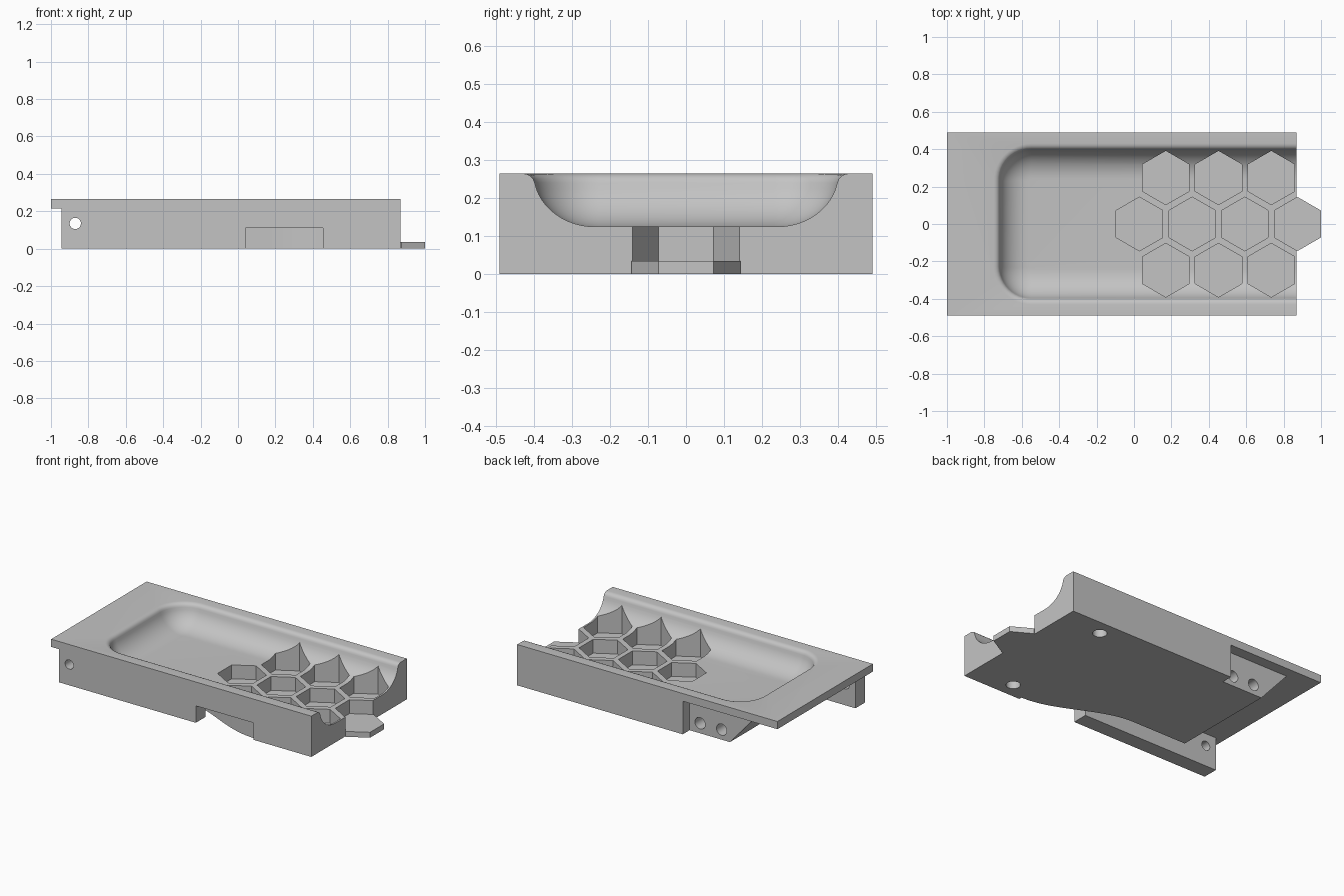
import bpy, bmesh, math
from math import cos, sin, pi
from mathutils import Matrix

if "Cube" in bpy.data.objects:
    bpy.data.objects.remove(bpy.data.objects["Cube"], do_unlink=True)

grey = bpy.data.materials.new("plain grey")
grey.use_nodes = True
grey.diffuse_color = (0.55, 0.55, 0.55, 1)
grey.node_tree.nodes["Principled BSDF"].inputs["Base Color"].default_value = (0.55, 0.55, 0.55, 1)

TOP, PLATE = 0.265, 0.215
HEX_R, FLOOR = 0.144, 0.035


def finish(bm, name):
    bmesh.ops.recalc_face_normals(bm, faces=bm.faces)
    mesh = bpy.data.meshes.new(name)
    bm.to_mesh(mesh)
    bm.free()
    mesh.materials.append(grey)
    obj = bpy.data.objects.new(name, mesh)
    bpy.context.collection.objects.link(obj)
    return obj


def loft(name, rings):
    """Closed solid through rings of equal point count."""
    bm = bmesh.new()
    loops = [[bm.verts.new(p) for p in ring] for ring in rings]
    n = len(loops[0])
    for a, b in zip(loops, loops[1:]):
        for i in range(n):
            j = (i + 1) % n
            bm.faces.new((a[i], a[j], b[j], b[i]))
    bm.faces.new(loops[0])
    bm.faces.new(loops[-1])
    return finish(bm, name)


def prism(name, outline, low, high):
    return loft(name, [[(x, y, z) for x, y in outline] for z in (low, high)])


def side_prism(name, outline, y0, y1):
    return loft(name, [[(x, y, z) for x, z in outline] for y in (y0, y1)])


def box(name, x0, x1, y0, y1, z0, z1):
    return prism(name, [(x0, y0), (x1, y0), (x1, y1), (x0, y1)], z0, z1)


def circle(cx, cy, r, n=32, turn=0):
    return [(cx + r * cos(turn + 2 * pi * i / n), cy + r * sin(turn + 2 * pi * i / n))
            for i in range(n)]


def combine(target, tool, operation):
    mod = target.modifiers.new(operation, 'BOOLEAN')
    mod.operation, mod.solver, mod.object = operation, 'EXACT', tool
    bpy.context.view_layer.objects.active = target
    bpy.ops.object.modifier_apply(modifier=mod.name)
    bpy.data.objects.remove(tool, do_unlink=True)


def cut(tool):
    combine(tray, tool, 'DIFFERENCE')


# Main block with an overhanging top plate
tray = box("tray_body", -1, 0.87, -0.49, 0.49, 0, TOP)
cut(box("end_lip_cutter", -1.2, -0.945, -0.7, 0.7, -0.1, PLATE))
slope = (0.80 - 0.61) / PLATE
cut(side_prism("sloped_end_cutter",
               [(-1.2, -0.1), (-0.61 + 0.1 * slope, -0.1), (-0.80, PLATE), (-1.2, PLATE)],
               -0.39, 0.7))
cut(box("back_recess_cutter", -1.2, -0.32, 0.42, 0.7, -0.1, PLATE))

# Curved channel behind the front wall, opening through a slot
curve = []
for i in range(25):
    u = i / 24
    curve.append((0.455 - 0.68 * u, -0.47 + 0.20 * (1 - cos(pi * u)) / 2))
cut(prism("channel_cutter",
          [(0.04, -0.7), (0.455, -0.7)] + curve + [(-0.9, -0.27), (-0.9, -0.39), (0.04, -0.39)],
          -0.1, 0.11))

# Dished basin, open at one end: a rounded lip, then a hollow sweep to the floor
profile = [(0, TOP + 0.05), (0, TOP), (0.01, 0.2635), (0.02, 0.259), (0.028, 0.251)]
for i in range(13):
    a = pi / 2 * (0.12 + 0.88 * i / 12)
    profile.append((0.19 - 0.158 * cos(a) / cos(0.06 * pi), 0.267 - 0.142 * sin(a)))
rings = []
for inset, z in profile:
    radius = 0.20 - inset
    half, end = 0.43 - inset, -0.75 + inset
    ring = [(1.3, half, z)]
    for side in (1, -1):
        for i in range(13):
            a = pi / 2 * (i if side > 0 else 12 - i) / 12
            ring.append((end + radius - radius * sin(a),
                         side * (half - radius + radius * cos(a)), z))
    ring.append((1.3, -half, z))
    rings.append(ring)
cut(loft("basin_cutter", rings))

# Honeycomb pockets, the last one running out into a tab
tab_x = 0.875
combine(tray, prism("hexagon_tab", circle(tab_x, 0, HEX_R, 6, pi / 2), 0, FLOOR), 'UNION')
cells = [(tab_x - 0.282 * i, 0) for i in range(4)]
cells += [(0.734 - 0.282 * i, side * 0.247) for i in range(3) for side in (-1, 1)]
for x, y in cells:
    cut(prism("pocket_cutter", circle(x, y, HEX_R, 6, pi / 2), FLOOR, 0.5))

# Round holes: through the front wall, into the back recess and up from the base
cut(side_prism("front_hole_cutter", circle(-0.87, 0.135, 0.03), -0.7, -0.3))
for x in (-0.395, -0.55):
    cut(side_prism("back_hole_cutter", circle(x, 0.065, 0.037), 0.25, 0.6))
for y in (-0.39, 0.39):
    cut(prism("base_hole_cutter", circle(0.586, y, 0.042), -0.1, 0.1))

bpy.ops.object.select_all(action='DESELECT')
tray.select_set(True)
bpy.context.view_layer.objects.active = tray
bpy.ops.object.shade_smooth_by_angle(angle=math.radians(28))
